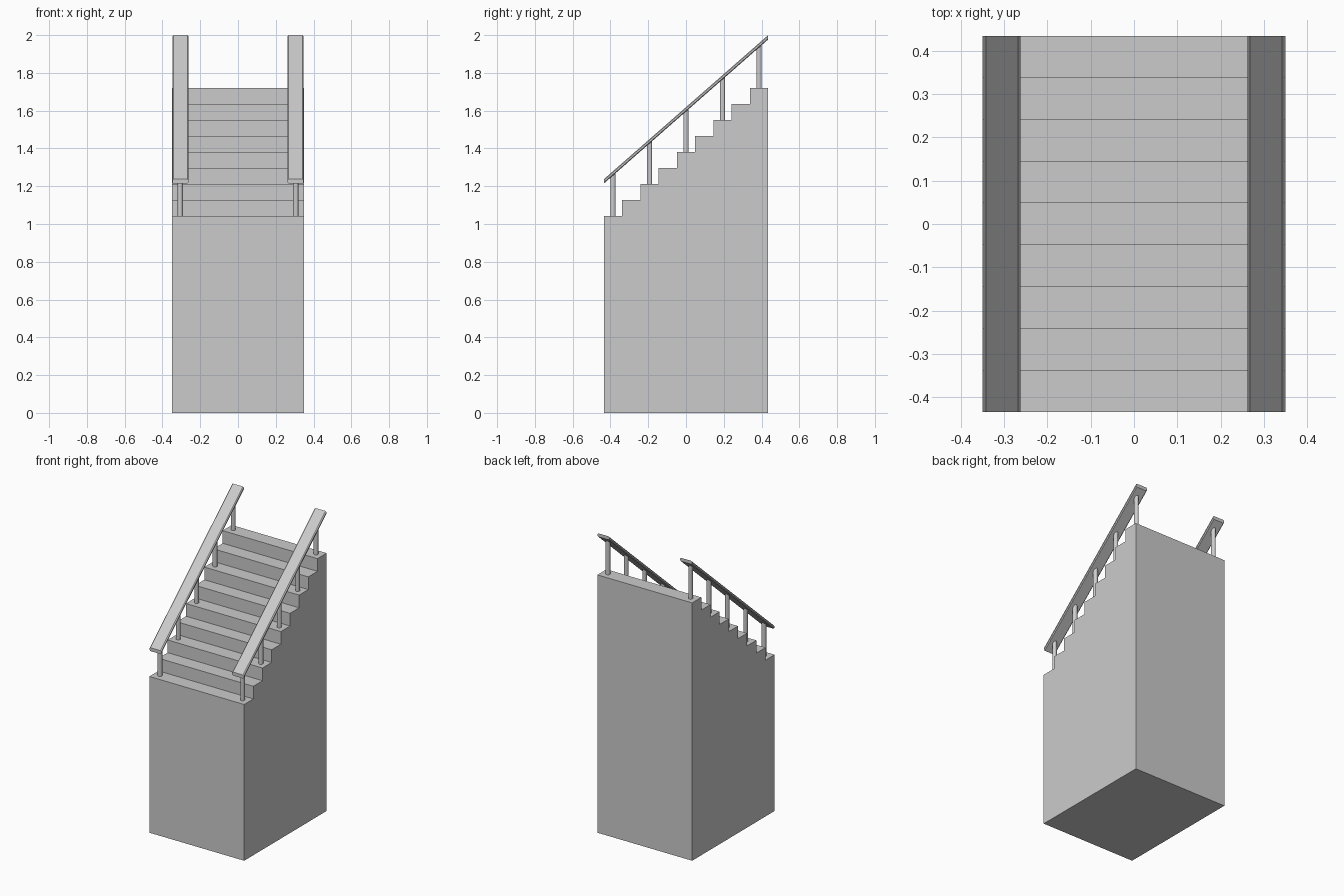
import bpy, bmesh
from mathutils import Vector

if "Cube" in bpy.data.objects:
    bpy.data.objects.remove(bpy.data.objects["Cube"])

N = 9                    # number of treads
Y0, Y1 = -0.435, 0.435   # front and back
Z0, Z1 = 1.043, 1.721    # first and last tread heights
RUN = (Y1 - Y0) / N
RISE = (Z1 - Z0) / (N - 1)
SLOPE = RISE / RUN
RAIL_X, RAIL_TOP = 0.305, 2.0


def finish(bm, name):
    bmesh.ops.recalc_face_normals(bm, faces=bm.faces)
    me = bpy.data.meshes.new(name)
    bm.to_mesh(me)
    bm.free()
    ob = bpy.data.objects.new(name, me)
    bpy.context.collection.objects.link(ob)
    return ob


def extrude(name, pts, vec):
    bm = bmesh.new()
    face = bm.faces.new([bm.verts.new(p) for p in pts])
    res = bmesh.ops.extrude_face_region(bm, geom=[face], use_keep_orig=True)
    verts = [g for g in res["geom"] if isinstance(g, bmesh.types.BMVert)]
    bmesh.ops.translate(bm, verts=verts, vec=Vector(vec))
    return finish(bm, name)


# Solid stepped body, side profile extruded across x
profile = [(Y1, 0), (Y0, 0)]
for i in range(N):
    z = Z0 + i * RISE
    profile += [(Y0 + i * RUN, z), (Y0 + (i + 1) * RUN, z)]
extrude("stair_body", [(-0.35, y, z) for y, z in profile], (0.70, 0, 0))

# Sloped handrails with chamfered long edges and upright ends
hw, t, c = 0.043, 0.023, 0.006
section = [(-hw, -t + c), (-hw + c, -t), (hw - c, -t), (hw, -t + c),
           (hw, -c), (hw - c, 0), (-hw + c, 0), (-hw, -c)]
length = Y1 - Y0
low = RAIL_TOP - SLOPE * length
for side, sx in (("left", -1), ("right", 1)):
    extrude(side + "_handrail", [(sx * RAIL_X + x, Y0, low + z) for x, z in section],
            (0, length, SLOPE * length))

    # Round posts on every second tread, tops cut to the rail slope
    for k, i in enumerate(range(0, N, 2)):
        y = Y0 + (i + 0.5) * RUN
        z = Z0 + i * RISE
        top = low + SLOPE * (y - Y0) - t / 2
        bm = bmesh.new()
        bmesh.ops.create_cone(bm, cap_ends=True, segments=12, radius1=0.014,
                              radius2=0.014, depth=1)
        for v in bm.verts:
            up = v.co.z > 0
            v.co.z = top + SLOPE * v.co.y if up else z
            v.co.x += sx * RAIL_X
            v.co.y += y
        finish(bm, f"{side}_post_{k + 1}")
